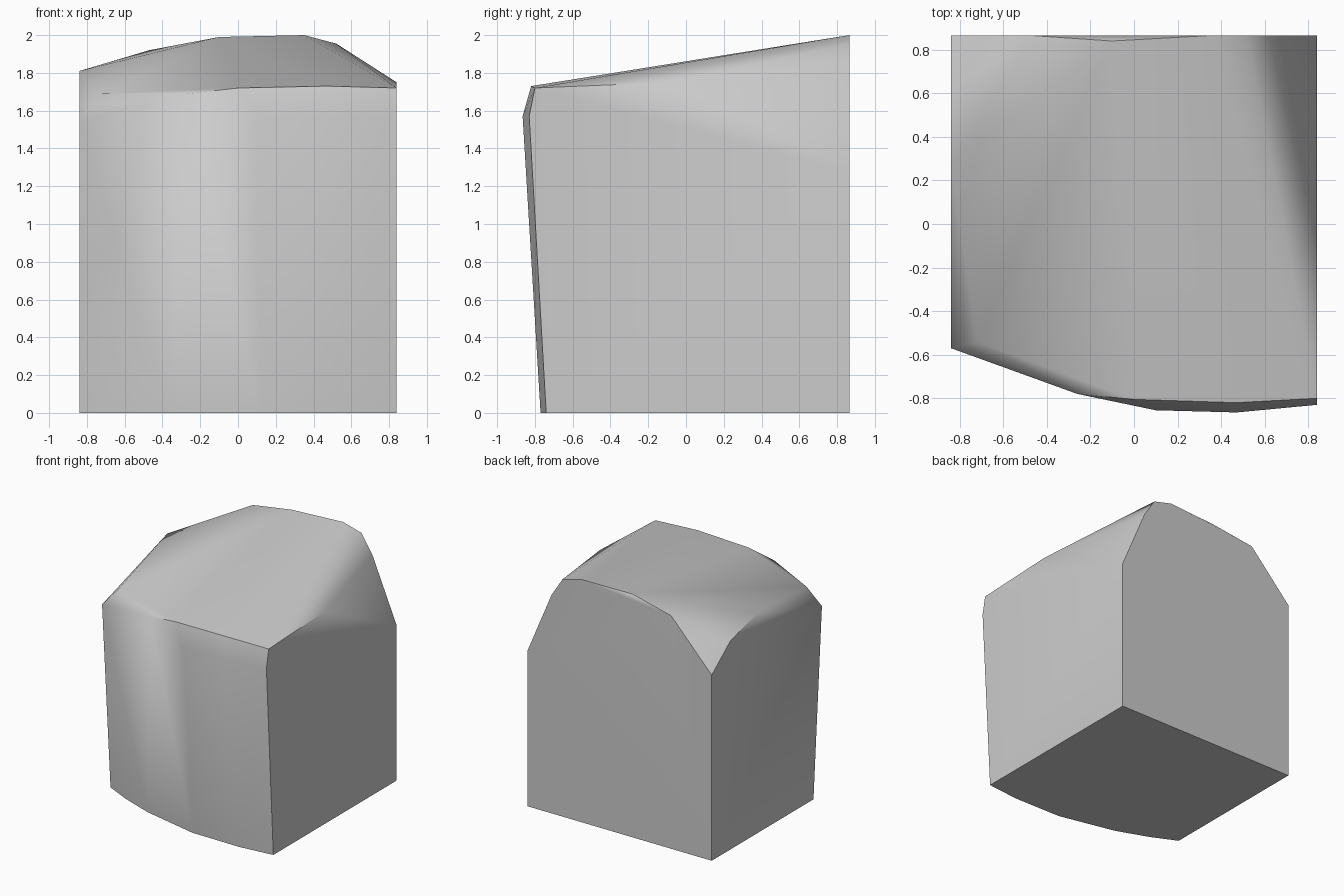
import bpy
import bmesh
import math

default_cube = bpy.data.objects.get("Cube")
if default_cube:
    bpy.data.objects.remove(default_cube, do_unlink=True)

# Flat sides and back of the block
SIDE, BACK = 0.84, 0.865


def make_material(name, colour):
    material = bpy.data.materials.new(name)
    material.use_nodes = True
    material.diffuse_color = colour
    material.node_tree.nodes["Principled BSDF"].inputs["Base Color"].default_value = colour
    return material


def hull_object(name, points, material):
    """Wrap the outline points in a convex skin and merge its flat faces."""
    bm = bmesh.new()
    for point in points:
        bm.verts.new(point)
    result = bmesh.ops.convex_hull(bm, input=bm.verts[:])
    unused = [g for g in result["geom_interior"] if isinstance(g, bmesh.types.BMVert)]
    bmesh.ops.delete(bm, geom=unused, context="VERTS")
    bmesh.ops.dissolve_limit(bm, angle_limit=math.radians(0.5),
                             verts=bm.verts[:], edges=bm.edges[:])
    bmesh.ops.recalc_face_normals(bm, faces=bm.faces[:])
    mesh = bpy.data.meshes.new(name)
    bm.to_mesh(mesh)
    bm.free()
    mesh.materials.append(material)
    block = bpy.data.objects.new(name, mesh)
    bpy.context.collection.objects.link(block)
    return block


# Bottom outline, seen from above (x, y)
base_outline = [(-SIDE, BACK), (-SIDE, -.46), (-.63, -.56), (-.36, -.66),
                (.12, -.765), (.55, -.77), (SIDE, -.74), (SIDE, BACK)]
# Upper outline of the flat back (x, z)
back_outline = [(-SIDE, 1.53), (-.47, 1.92), (.35, 2), (.52, 1.955),
                (.62, 1.8), (SIDE, 1.28)]
# Widest line of the bulging front (x, y), just under the front ridge
front_belt = [(.1, -.855), (.47, -.865), (SIDE, -.83)]
# Ridge between front and top (x, y, z)
front_ridge = [(-SIDE, -.57, 1.55), (-.72, -.54, 1.69), (-.26, -.78, 1.69),
               (0, -.805, 1.72), (.47, -.82, 1.73), (SIDE, -.8, 1.72)]
# Corners of the top surface along the sides and near the back
top_corners = [(-SIDE, .28, 1.81), (-SIDE, .62, 1.72), (SIDE, -.08, 1.75),
               (-.1, .84, 1.99)]

points = [(x, y, 0) for x, y in base_outline]
points += [(x, BACK, z) for x, z in back_outline]
points += [(x, y, 1.57) for x, y in front_belt]
points += front_ridge + top_corners

stone_grey = make_material("stone grey", (0.6, 0.6, 0.6, 1))
stone_block = hull_object("stone_block", points, stone_grey)

# Soft facets on top and front, crisp rims on the flat sides
bpy.ops.object.select_all(action="DESELECT")
stone_block.select_set(True)
bpy.context.view_layer.objects.active = stone_block
bpy.ops.object.shade_smooth_by_angle(angle=math.radians(45))
